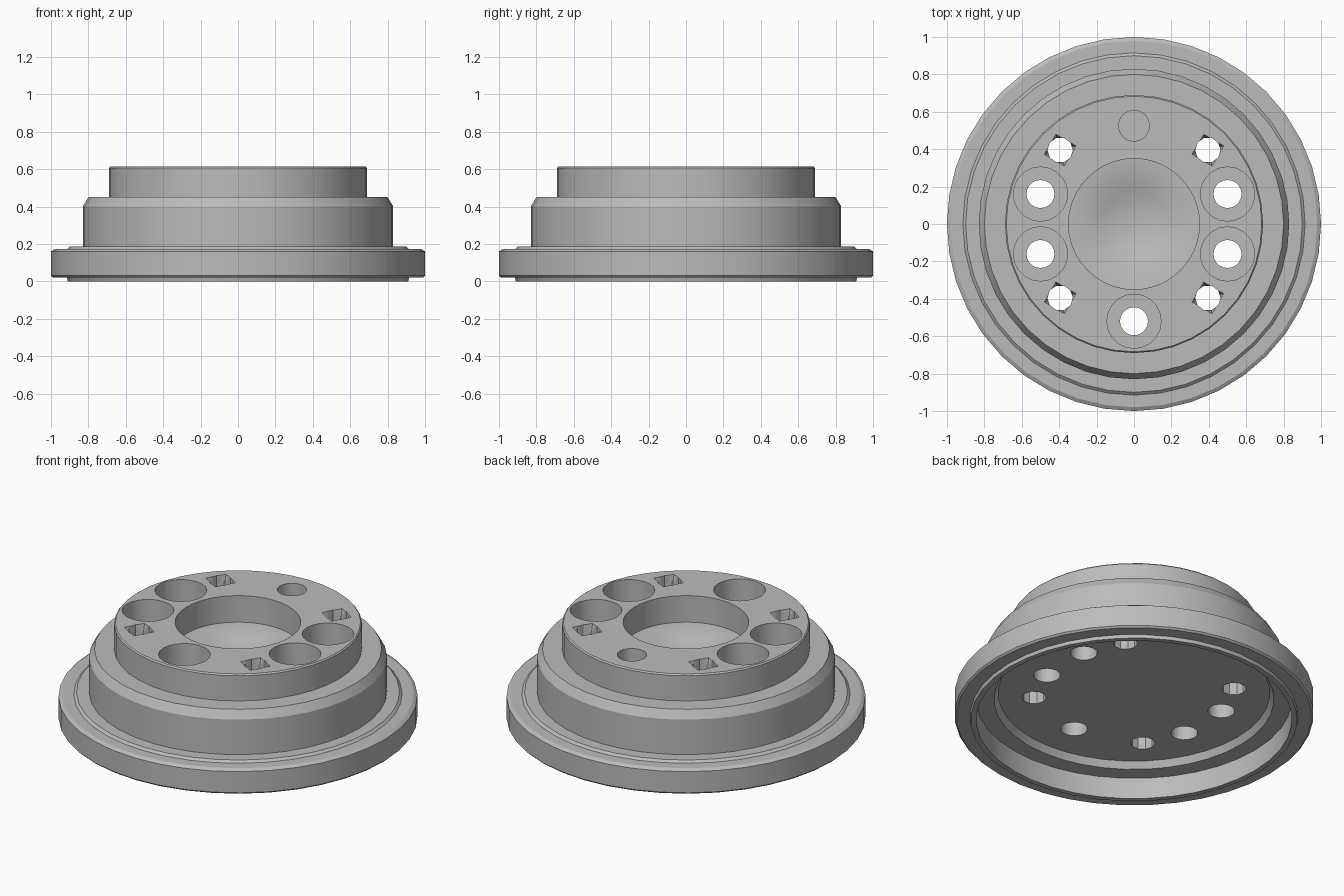
import bpy
import bmesh
from math import cos, sin, pi, radians

cube = bpy.data.objects.get("Cube")
if cube:
    bpy.data.objects.remove(cube, do_unlink=True)

metal = bpy.data.materials.new("plain grey metal")
metal.use_nodes = True
grey = (0.5, 0.5, 0.5, 1)
metal.diffuse_color = grey
metal.node_tree.nodes["Principled BSDF"].inputs["Base Color"].default_value = grey


def lathe(bm, profile, sides, x=0, y=0, turn=0):
    """Revolve (radius, height) points, listed bottom axis to top axis, about z."""
    rings = []
    for r, z in profile:
        count = sides if r else 1
        rings.append([bm.verts.new((x + r * cos(turn + 2 * pi * i / sides),
                                    y + r * sin(turn + 2 * pi * i / sides), z))
                      for i in range(count)])
    for low, high in zip(rings, rings[1:]):
        for i in range(sides):
            j = (i + 1) % sides
            if len(low) == 1:
                bm.faces.new((low[0], high[j], high[i]))
            elif len(high) == 1:
                bm.faces.new((low[i], low[j], high[0]))
            else:
                bm.faces.new((low[i], low[j], high[j], high[i]))


def make_object(name, bm):
    bmesh.ops.recalc_face_normals(bm, faces=bm.faces)
    mesh = bpy.data.meshes.new(name)
    bm.to_mesh(mesh)
    bm.free()
    mesh.materials.append(metal)
    obj = bpy.data.objects.new(name, mesh)
    bpy.context.collection.objects.link(obj)
    return obj


# Stepped hub: recessed underside, rim, body, top drum, bore, conical pit
bm = bmesh.new()
lathe(bm, [
    (0, 0.17), (0.757, 0.17), (0.78, 0.13), (0.88, 0.13), (0.88, 0),
    (0.91, 0), (0.915, 0.02), (0.99, 0.02), (1, 0.03), (1, 0.16),
    (0.98, 0.172), (0.915, 0.172), (0.90, 0.185), (0.83, 0.185),
    (0.83, 0.40), (0.80, 0.45), (0.69, 0.45), (0.69, 0.605),
    (0.683, 0.613), (0.35, 0.613), (0.35, 0.45), (0.18, 0.435), (0, 0.33),
], 40, turn=pi / 2)
hub = make_object("stepped_hub", bm)

# Bolt, dowel and square-mouthed hole cutters
bm = bmesh.new()
bolt = [(0, 0), (0.075, 0), (0.075, 0.36), (0.145, 0.36), (0.145, 0.8), (0, 0.8)]
for x, y in [(0.5, 0.16), (-0.5, 0.16), (0.5, -0.16), (-0.5, -0.16), (0, -0.52)]:
    lathe(bm, bolt, 20, x, y)
lathe(bm, [(0, 0.45), (0.083, 0.45), (0.083, 0.8), (0, 0.8)], 16, 0, 0.525)
for x in (0.395, -0.395):
    for y in (0.395, -0.395):
        lathe(bm, [(0, 0), (0.068, 0), (0.068, 0.8), (0, 0.8)], 10, x, y)
holes = make_object("hole_cutter", bm)
bm = bmesh.new()
for x in (0.395, -0.395):
    for y in (0.395, -0.395):
        lathe(bm, [(0, 0.53), (0.05, 0.53), (0.088, 0.613), (0.088, 0.8), (0, 0.8)],
              4, x, y, radians(15))
mouths = make_object("mouth_cutter", bm)

# Cut the holes, then shade with sharp edges kept
bpy.ops.object.select_all(action="DESELECT")
bpy.context.view_layer.objects.active = hub
hub.select_set(True)
for cutter in (holes, mouths):
    cutter.hide_render = True
    cut = hub.modifiers.new(cutter.name, "BOOLEAN")
    cut.object = cutter
    cut.operation = "DIFFERENCE"
    cut.solver = "EXACT"
    bpy.ops.object.modifier_apply(modifier=cut.name)
    bpy.data.objects.remove(cutter, do_unlink=True)
bpy.ops.object.shade_smooth_by_angle(angle=radians(30))
